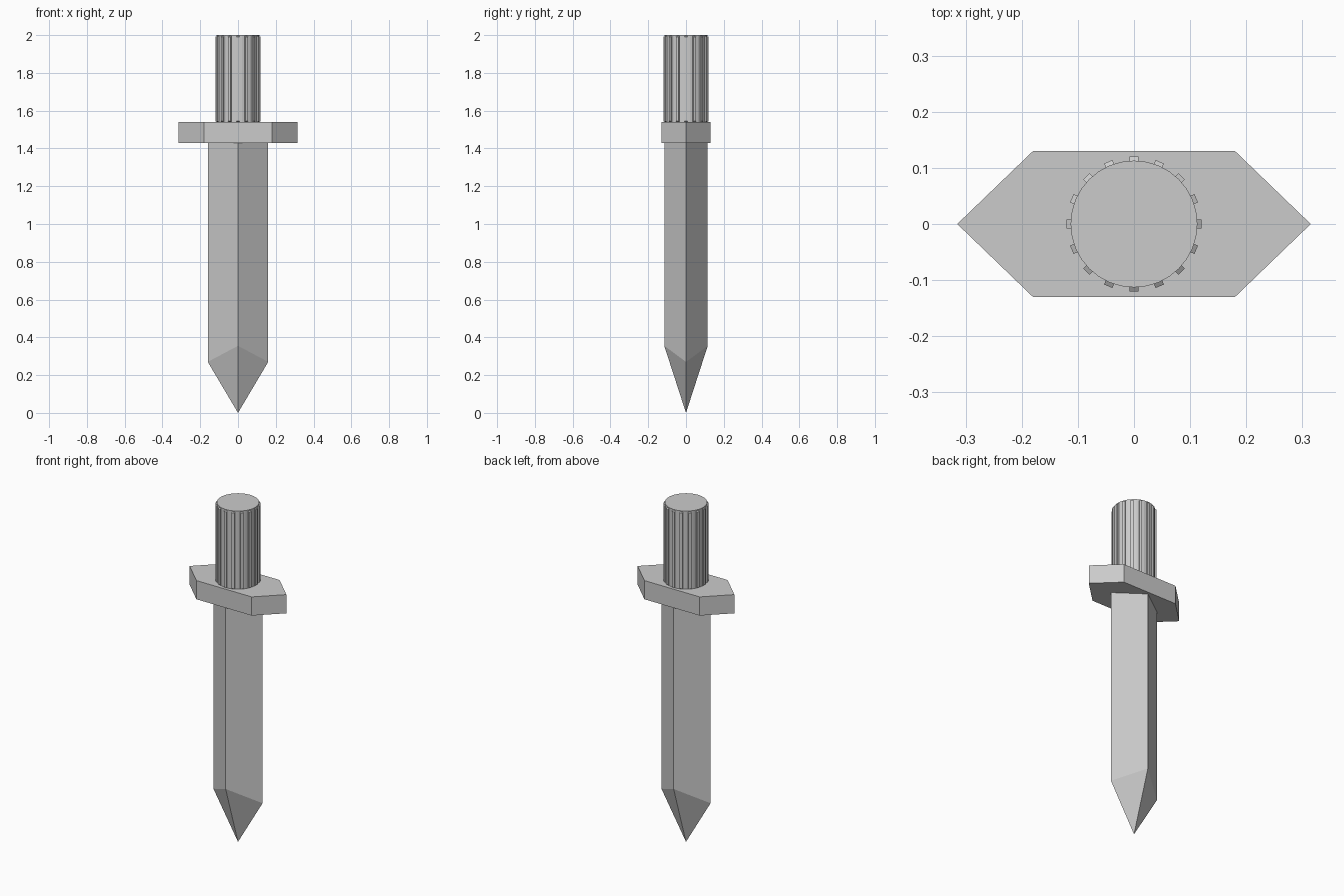
import bpy
import bmesh
from math import cos, sin, pi, tau

cube = bpy.data.objects.get("Cube")
if cube:
    bpy.data.objects.remove(cube, do_unlink=True)

# One plain grey for the whole model
GREY = (0.6, 0.6, 0.6, 1)
grey = bpy.data.materials.new("plain grey")
grey.use_nodes = True
grey.diffuse_color = GREY
grey.node_tree.nodes["Principled BSDF"].inputs["Base Color"].default_value = GREY


def finish(bm, name):
    bmesh.ops.recalc_face_normals(bm, faces=bm.faces[:])
    mesh = bpy.data.meshes.new(name)
    bm.to_mesh(mesh)
    bm.free()
    mesh.materials.append(grey)
    obj = bpy.data.objects.new(name, mesh)
    bpy.context.collection.objects.link(obj)
    return obj


def add_prism(bm, lower, upper):
    """Join two matching rings of points with sides and caps."""
    a = [bm.verts.new(p) for p in lower]
    b = [bm.verts.new(p) for p in upper]
    bm.faces.new(a)
    bm.faces.new(b)
    for i in range(len(a)):
        j = (i + 1) % len(a)
        bm.faces.new((a[i], a[j], b[j], b[i]))


# Blade: diamond section, ridges ending higher than the cutting edges
bm = bmesh.new()
diamond = [(0.16, 0, 0.27), (0, 0.115, 0.355), (-0.16, 0, 0.27), (0, -0.115, 0.355)]
shoulder = [bm.verts.new(p) for p in diamond]
root = [bm.verts.new((x, y, 1.44)) for x, y, z in diamond]
tip = bm.verts.new((0, 0, 0))
bm.faces.new(root)
for i in range(4):
    j = (i + 1) % 4
    bm.faces.new((shoulder[i], shoulder[j], root[j], root[i]))
    bm.faces.new((tip, shoulder[j], shoulder[i]))
finish(bm, "blade")

# Guard: flat six-sided plate
bm = bmesh.new()
plate = [(0.315, 0), (0.18, 0.13), (-0.18, 0.13), (-0.315, 0), (-0.18, -0.13), (0.18, -0.13)]
add_prism(bm, [(x, y, 1.43) for x, y in plate], [(x, y, 1.54) for x, y in plate])
finish(bm, "guard")

# Grip core
SIDES, RADIUS = 32, 0.113
bm = bmesh.new()
ring = [(RADIUS * cos(tau * i / SIDES), RADIUS * sin(tau * i / SIDES)) for i in range(SIDES)]
add_prism(bm, [(x, y, 1.53) for x, y in ring], [(x, y, 2) for x, y in ring])
finish(bm, "grip")

# Grip ribs: narrow strips with sloped ends
RIBS, HALF = 16, 0.008
bm = bmesh.new()
for k in range(RIBS):
    angle = k * tau / RIBS

    def place(r, t, z):
        return (r * cos(angle) - t * sin(angle), r * sin(angle) + t * cos(angle), z)

    section = [(0.106, -HALF), (0.12, -HALF), (0.12, HALF), (0.106, HALF)]
    add_prism(bm,
              [place(r, t, 1.545 if r > RADIUS else 1.535) for r, t in section],
              [place(r, t, 1.99 if r > RADIUS else 1.999) for r, t in section])
finish(bm, "grip_ribs")
